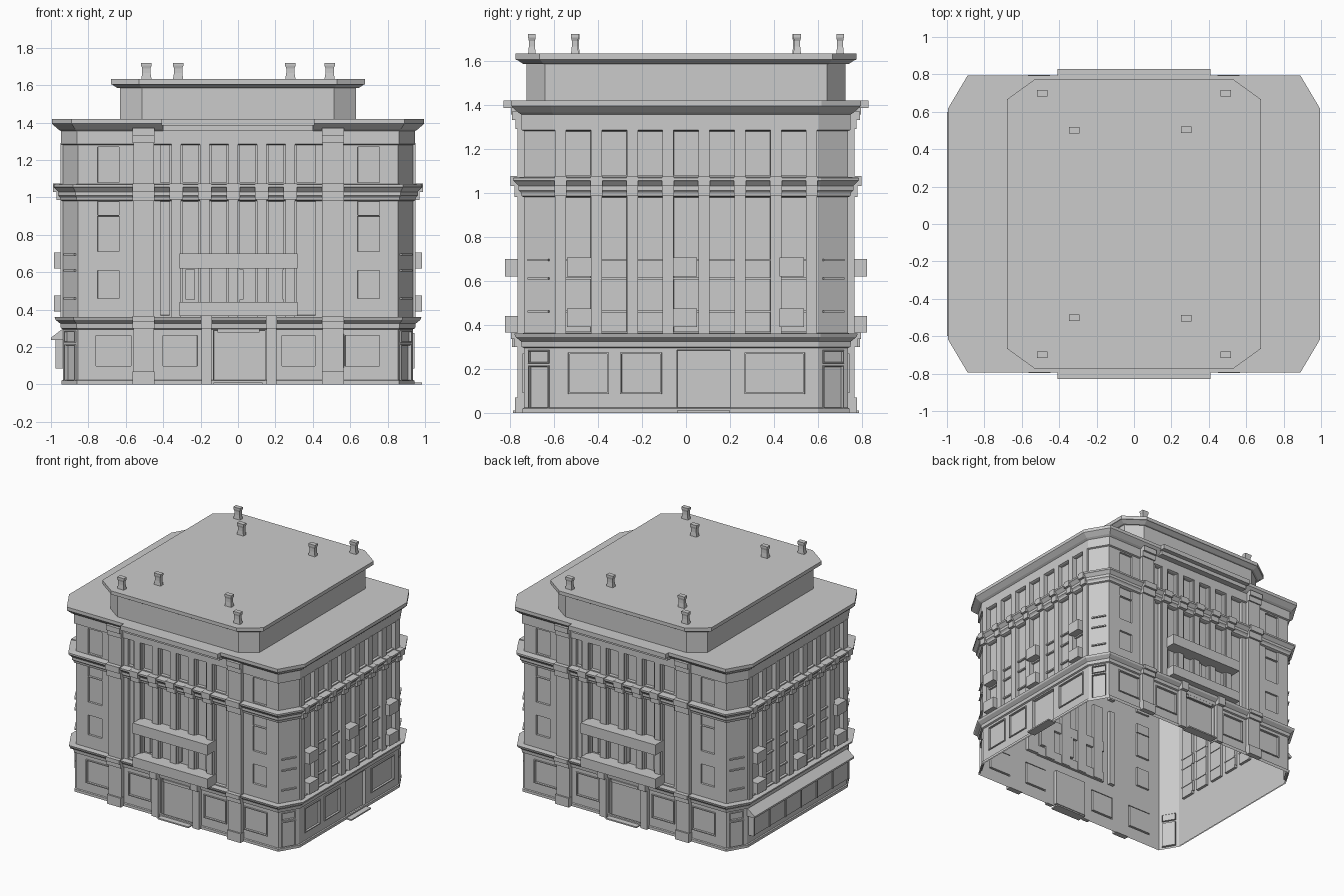
import bpy, bmesh
from math import pi, atan2, hypot, sin, cos
from mathutils import Matrix, Vector

if "Cube" in bpy.data.objects:
    bpy.data.objects.remove(bpy.data.objects["Cube"], do_unlink=True)

stone = bpy.data.materials.new("grey_stone")
stone.use_nodes = True
stone.diffuse_color = (0.6, 0.6, 0.6, 1)
stone.node_tree.nodes["Principled BSDF"].inputs["Base Color"].default_value = (0.6, 0.6, 0.6, 1)

parts = {}


def part(name):
    return parts.setdefault(name, bmesh.new())


# Wall plan: a rectangle with chamfered corners
HX, HY, CX, CY = 0.935, 0.735, 0.855, 0.6


def plan(d, hx=HX, hy=HY, cx=CX, cy=CY):
    """Plan outline pushed outward by d."""
    n = Vector((hy - cy, hx - cx)).normalized()
    x1, y1 = cx + d * (1 - n.y) / n.x, cy + d * (1 - n.x) / n.y
    q = [(x1, -hy - d), (hx + d, -y1), (hx + d, y1), (x1, hy + d)]
    return q + [(-x, -y) for x, y in q]


def band(name, profile, cap=False, **size):
    """Moulding: (offset, height) profile swept around the plan."""
    bm = part(name)
    rings = [[bm.verts.new((x, y, z)) for x, y in plan(d, **size)] for d, z in profile]
    for a, b in zip(rings, rings[1:]):
        for i in range(8):
            j = (i + 1) % 8
            bm.faces.new((a[i], a[j], b[j], b[i]))
    if cap:
        bm.faces.new(rings[-1])


def frame(angle, dist, shift=0):
    return Matrix.Rotation(angle, 4, 'Z') @ Matrix.Translation((shift, -dist, 0))


front, back = frame(0, HY), frame(pi, HY)
right, left = frame(pi / 2, HX), frame(-pi / 2, HX)
ca = atan2(HY - CY, HX - CX)
mx, my = (HX + CX) / 2, (HY + CY) / 2
cd, cs = sin(ca) * mx + cos(ca) * my, cos(ca) * mx - sin(ca) * my
corners = [frame(ca, cd, cs), frame(-ca, cd, -cs), frame(pi + ca, cd, cs), frame(pi - ca, cd, -cs)]
half = hypot(HX - CX, HY - CY) / 2


def box(name, m, u0, u1, w0, w1, z0, z1):
    t = Matrix.Translation(((u0 + u1) / 2, -(w0 + w1) / 2, (z0 + z1) / 2))
    s = Matrix.Diagonal((u1 - u0, w1 - w0, z1 - z0, 1))
    bmesh.ops.create_cube(part(name), size=1, matrix=m @ t @ s)


def wall(name, m, u0, u1, z0, z1, openings):
    """Flat wall with openings (u0, u1, z0, z1, trim, depth)."""
    bm = part(name)

    def quad(a, b, c, d):
        return bm.faces.new([bm.verts.new(m @ Vector((u, 0, z)))
                             for u, z in ((a, c), (b, c), (b, d), (a, d))])
    us = sorted({u0, u1, *[v for o in openings for v in o[:2]]})
    zs = sorted({z0, z1, *[v for o in openings for v in o[2:4]]})
    for a, b in zip(us, us[1:]):
        for c, d in zip(zs, zs[1:]):
            u, z = (a + b) / 2, (c + d) / 2
            if not any(o[0] < u < o[1] and o[2] < z < o[3] for o in openings):
                quad(a, b, c, d)
    for a, b, c, d, trim, depth in openings:
        f = quad(a, b, c, d)
        bm.normal_update()
        if trim:
            bmesh.ops.inset_individual(bm, faces=[f], thickness=0.001, depth=0.008)
            bmesh.ops.inset_individual(bm, faces=[f], thickness=trim, depth=0)
        bmesh.ops.inset_individual(bm, faces=[f], thickness=0.001, depth=-depth)


TOP = 1.39
MAIN = (-0.505, 0.508)
BAY = [-0.33 + 0.1525 * i for i in range(5)]
SIDE = [-0.57 + 0.163 * i for i in range(8)]


def gaps(centres, w):
    return [(a + w, b - w) for a, b in zip(centres, centres[1:])]


# Front and back facades
for m, tag in ((front, "front"), (back, "back")):
    holes = [(a, b, 0.09, 0.27, 0.01, 0.015)
             for a, b in ((-0.767, -0.564), (-0.41, -0.21), (0.227, 0.42), (0.565, 0.765))]
    holes.append((-0.13, 0.145, 0.01, 0.29, 0, 0.025))
    for a, b in ((-0.75, -0.635), (0.64, 0.757)):
        holes += [(a, b, z0, z1, 0, 0.015) for z0, z1 in ((0.46, 0.61), (0.71, 0.9), (0.905, 0.98), (1.08, 1.27))]
    for a, b in gaps([-0.45] + BAY + [0.45], 0.036):
        holes += [(a, b, 0.37, 0.98, 0, 0.025), (a, b, 1.08, 1.28, 0, 0.025)]
    wall(tag + "_wall", m, -CX, CX, 0, TOP, holes)

    # Tall pilasters with bases, brackets and capitals
    for u in MAIN:
        box("tall_pilasters", m, u - 0.055, u + 0.055, 0, 0.03, 0, 1.36)
        box("pilaster_bases", m, u - 0.058, u + 0.058, 0, 0.042, 0, 0.07)
        for z0, z1, w in ((0.3, 0.335, 0.045), (0.335, 0.365, 0.06), (0.98, 1.03, 0.045),
                          (1.03, 1.075, 0.062), (1.29, 1.33, 0.04), (1.33, 1.37, 0.055)):
            box("pilaster_capitals", m, u - 0.058, u + 0.058, 0, w, z0, z1)
    # Slim pilasters of the centre bay
    for u in BAY:
        box("slim_pilasters", m, u - 0.025, u + 0.025, 0, 0.012, 0.36, 1.29)
        box("cornice_brackets", m, u - 0.036, u + 0.036, 0, 0.04, 0.99, 1.03)
        box("cornice_brackets", m, u - 0.036, u + 0.036, 0, 0.057, 1.03, 1.075)
    # Entrance pilasters, sign and step
    for u in (-0.168, 0.179):
        box("entrance_pilasters", m, u - 0.027, u + 0.027, 0, 0.03, 0, 0.3)
        box("entrance_pilasters", m, u - 0.03, u + 0.03, 0, 0.055, 0.3, 0.365)
    box("entrance_sign", m, -0.11, 0.115, 0, 0.015, 0.277, 0.297)
    box("entrance_step", m, -0.13, 0.13, -0.02, 0.05, 0, 0.01)
    # Long balconies, window doors and roof projection
    for z0, z1 in ((0.365, 0.44), (0.62, 0.7)):
        box("long_balconies", m, -0.313, 0.318, -0.02, 0.088, z0, z1)
    for u in (-0.255, 0.005, 0.262):
        box("balcony_posts", m, u - 0.025, u + 0.025, -0.025, -0.005, 0.455, 0.615)
    box("roof_projection", m, -0.41, 0.41, 0, 0.095, 1.385, 1.42)
    box("roof_projection", m, -0.4, 0.4, 0, 0.06, 1.355, 1.385)

# Right and left facades
for m, tag in ((right, "right"), (left, "left")):
    holes = [(a, b, z0, z1, 0, 0.02) for a, b in gaps(SIDE, 0.025)
             for z0, z1 in ((0.37, 0.98), (1.08, 1.28))]
    if tag == "right":
        holes += [(a, b, 0.085, 0.275, 0.01, 0.015)
                  for a, b in ((-0.535, -0.35), (-0.3, -0.11), (0.265, 0.54))]
        holes.append((-0.04, 0.2, 0.01, 0.285, 0, 0.025))
    wall(tag + "_wall", m, -CY, CY, 0, TOP, holes)
    for u in SIDE:
        box("side_pilasters", m, u - 0.025, u + 0.025, 0, 0.014, 0.36, 1.29)
        box("cornice_brackets", m, u - 0.027, u + 0.027, 0, 0.036, 0.985, 1.03)
        box("cornice_brackets", m, u - 0.027, u + 0.027, 0, 0.055, 1.03, 1.075)
    for a, b in gaps(SIDE, 0.025):
        for z in (0.46, 0.61, 0.695):
            box("window_ledges", m, a, b, -0.025, -0.005, z - 0.005, z + 0.005)
    # Small balconies
    for u in (-0.485, -0.005, 0.48):
        for z0, z1 in ((0.39, 0.475), (0.62, 0.705)):
            box("small_balconies", m, u - 0.055, u + 0.055, -0.02, 0.048, z0, z1)
box("side_step", right, -0.04, 0.2, -0.02, 0.05, 0, 0.01)

# Shopfront with a sloping awning on the left
box("shopfront", left, -0.58, 0.58, 0, 0.035, 0.085, 0.25)
for i in range(7):
    u = -0.57 + 0.19 * i
    box("shopfront_mullions", left, u - 0.006, u + 0.006, 0, 0.042, 0.085, 0.25)
bm = part("awning")
ends = [[bm.verts.new(left @ Vector((u, -w, z)))
         for w, z in ((0, 0.3), (0.065, 0.25), (0.065, 0.237), (0, 0.237))] for u in (-0.6, 0.6)]
for e in ends:
    bm.faces.new(e)
for i in range(4):
    j = (i + 1) % 4
    bm.faces.new((ends[0][i], ends[1][i], ends[1][j], ends[0][j]))
bmesh.ops.recalc_face_normals(bm, faces=bm.faces)

# Chamfered corners with doors and ledges
for m in corners:
    wall("corner_walls", m, -half, half, 0, TOP,
         [(-0.055, 0.055, 0.01, 0.215, 0.006, 0.02), (-0.055, 0.055, 0.225, 0.285, 0.006, 0.015)])
    for z in (0.46, 0.61, 0.695):
        box("corner_ledges", m, -0.055, 0.055, 0, 0.012, z - 0.005, z + 0.005)

# Cornices, roofs and penthouse
band("plinth", [(0.008, 0), (0.008, 0.02), (0, 0.024)])
band("ground_cornice", [(0, 0.295), (0.012, 0.3), (0.015, 0.325), (0.04, 0.345), (0.045, 0.36), (0, 0.362)])
band("middle_cornice", [(0, 0.98), (0.012, 0.985), (0.015, 1.0), (0.025, 1.01), (0.025, 1.03),
                        (0.043, 1.05), (0.05, 1.055), (0.05, 1.068), (0, 1.072)])
band("main_roof", [(0, 1.28), (0.012, 1.285), (0.012, 1.355), (0.028, 1.365), (0.055, 1.39),
                   (0.06, 1.395), (0.06, 1.42)], cap=True)
upper = dict(hx=0.63, hy=0.725, cx=0.512, cy=0.64)
band("penthouse_walls", [(0, 1.42), (0, 1.6)], **upper)
band("penthouse_roof", [(0, 1.585), (0.015, 1.585), (0.042, 1.603), (0.05, 1.605), (0.05, 1.632)],
     cap=True, **upper)

# Flared chimneys
for x, y in ((-0.49, 0.7), (0.49, 0.7), (-0.32, 0.5), (0.28, 0.505)):
    for s in (1, -1):
        bm = part("chimneys")
        rings = [[bm.verts.new((x + a * k, s * y + b * k * 0.62, z))
                  for a, b in ((-1, -1), (1, -1), (1, 1), (-1, 1))]
                 for k, z in ((0.028, 1.63), (0.022, 1.665), (0.022, 1.69), (0.028, 1.705), (0.028, 1.72))]
        for p, q in zip(rings, rings[1:]):
            for i in range(4):
                j = (i + 1) % 4
                bm.faces.new((p[i], p[j], q[j], q[i]))
        bm.faces.new(rings[-1])

for name, bm in parts.items():
    mesh = bpy.data.meshes.new(name)
    bm.to_mesh(mesh)
    bm.free()
    mesh.materials.append(stone)
    bpy.context.collection.objects.link(bpy.data.objects.new(name, mesh))
